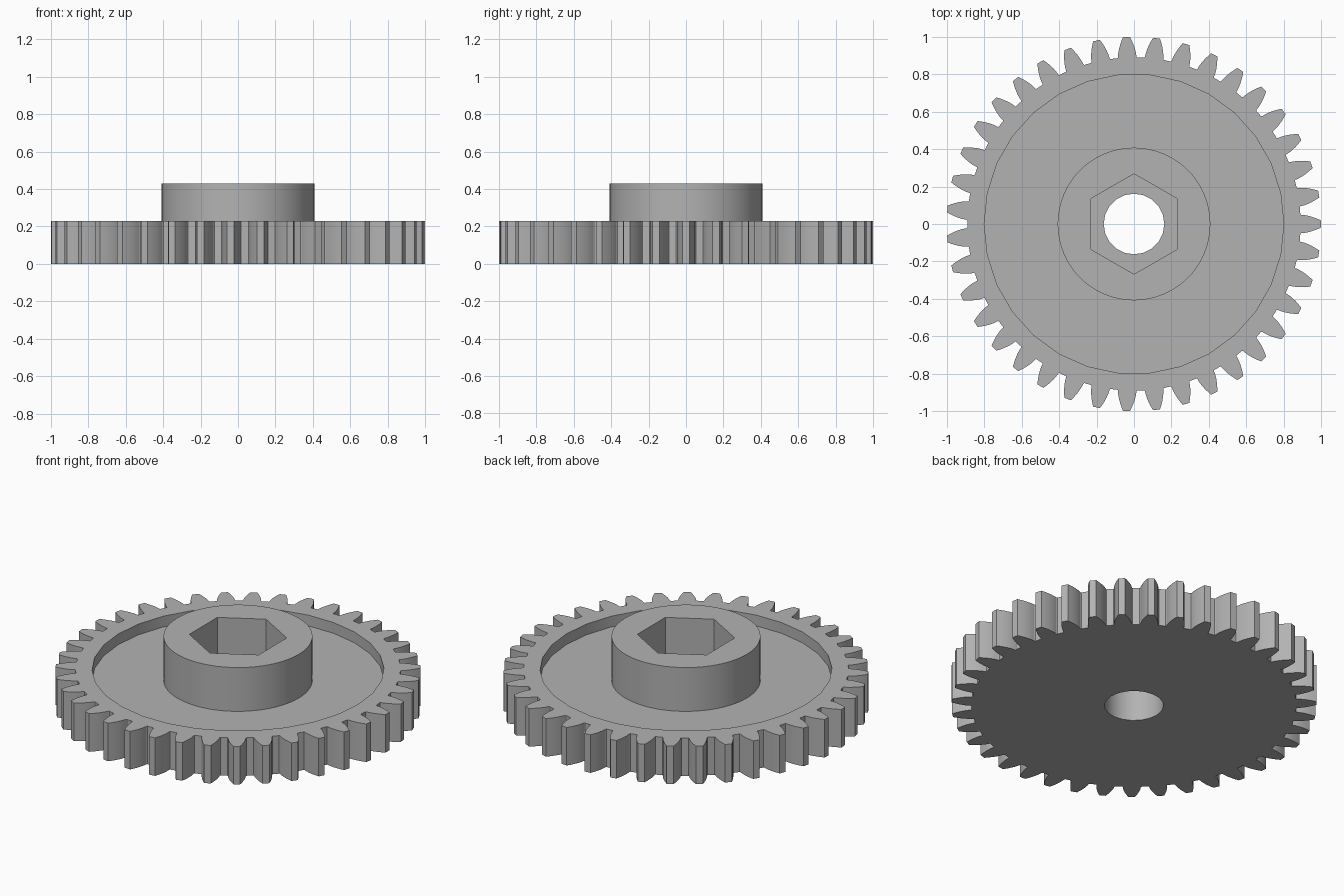
import bpy, bmesh
from math import pi, tau, cos, sin, tan, acos, sqrt, radians

cube = bpy.data.objects.get("Cube")
if cube:
    bpy.data.objects.remove(cube, do_unlink=True)

# Main sizes
TEETH = 39
TIP_R = 1.0
PITCH_R = TIP_R * TEETH / (TEETH + 2)
ROOT_R = 0.89
BASE_R = PITCH_R * cos(radians(20))
RIM_Z, WEB_Z, HUB_Z, POCKET_Z = 0.23, 0.165, 0.43, 0.195

grey = bpy.data.materials.new("plain grey")
grey.use_nodes = True
colour = (0.45, 0.45, 0.45, 1)
grey.diffuse_color = colour
grey.node_tree.nodes["Principled BSDF"].inputs["Base Color"].default_value = colour


def ring(radius, sides, turn=0.0):
    return [(radius * cos(turn + tau * i / sides), radius * sin(turn + tau * i / sides))
            for i in range(sides)]


def prism(name, outline, z0, z1):
    bm = bmesh.new()
    face = bm.faces.new([bm.verts.new((x, y, z0)) for x, y in outline])
    top = bmesh.ops.extrude_face_region(bm, geom=[face])["geom"]
    bmesh.ops.translate(bm, vec=(0, 0, z1 - z0),
                        verts=[g for g in top if isinstance(g, bmesh.types.BMVert)])
    bmesh.ops.recalc_face_normals(bm, faces=bm.faces)
    mesh = bpy.data.meshes.new(name)
    bm.to_mesh(mesh)
    bm.free()
    mesh.materials.append(grey)
    obj = bpy.data.objects.new(name, mesh)
    bpy.context.collection.objects.link(obj)
    return obj


def combine(target, tool, operation):
    tool.hide_render = True
    mod = target.modifiers.new(tool.name, "BOOLEAN")
    mod.operation, mod.object, mod.solver = operation, tool, "EXACT"
    bpy.context.view_layer.objects.active = target
    bpy.ops.object.modifier_apply(modifier=mod.name)
    bpy.data.objects.remove(tool, do_unlink=True)


def involute(radius):
    a = acos(min(1, BASE_R / radius))
    return tan(a) - a


def tooth_outline():
    # Half of one tooth as (radius, half angle), from root to tip
    half_pitch = pi / (2 * TEETH) + involute(PITCH_R)
    steps = 5
    flank = [(ROOT_R, half_pitch + 0.004)]
    for i in range(steps + 1):
        r = BASE_R + (TIP_R - BASE_R) * i / steps
        flank.append((r, half_pitch - involute(r)))
    points = []
    for t in range(TEETH):
        mid = tau * t / TEETH
        for r, a in [(r, -a) for r, a in flank] + flank[::-1]:
            points.append((r * cos(mid + a), r * sin(mid + a)))
    return points


# Toothed wheel with a recessed web
gear = prism("gear_wheel", tooth_outline(), 0, RIM_Z)
combine(gear, prism("web_recess", ring(0.8, 30), WEB_Z, 0.6), "DIFFERENCE")

# Raised hub, hexagonal nut pocket and round bore
combine(gear, prism("hub", ring(0.408, 60), 0.1, HUB_Z), "UNION")
combine(gear, prism("nut_pocket", ring(0.268, 6, pi / 2), POCKET_Z, 0.6), "DIFFERENCE")
combine(gear, prism("bore", ring(0.162, 20), -0.2, 0.6), "DIFFERENCE")

# Smooth the round walls, keep the corners crisp
gear.select_set(True)
bpy.context.view_layer.objects.active = gear
bpy.ops.object.shade_smooth_by_angle(angle=radians(30))
